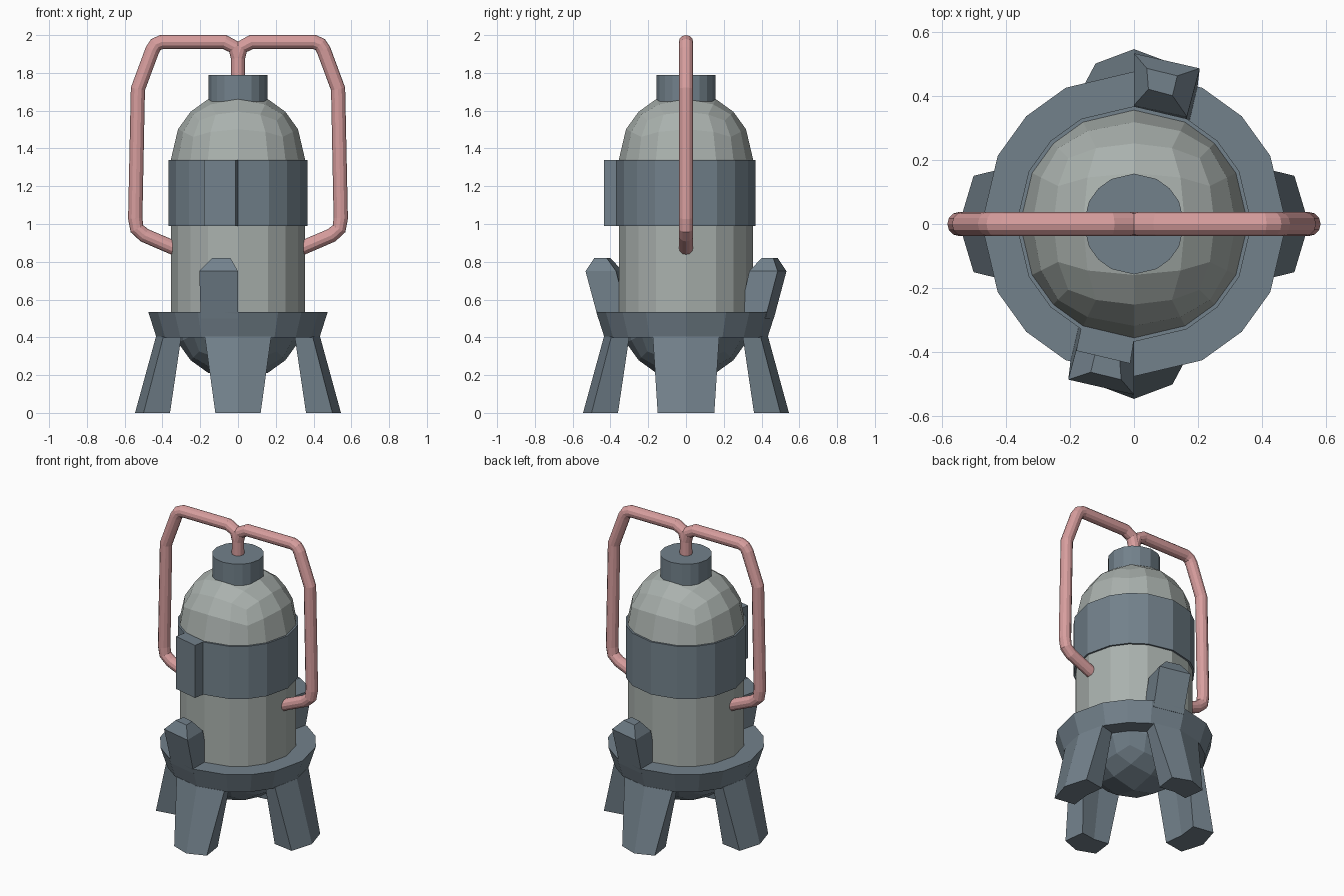
import bpy, bmesh, math
from mathutils import Vector

if "Cube" in bpy.data.objects:
    bpy.data.objects.remove(bpy.data.objects["Cube"])


def material(name, rgb):
    m = bpy.data.materials.new(name)
    m.diffuse_color = (*rgb, 1)
    m.use_nodes = True
    m.node_tree.nodes["Principled BSDF"].inputs["Base Color"].default_value = m.diffuse_color
    return m


SHELL = material("pale_shell", (0.40, 0.44, 0.42))
STEEL = material("dark_steel", (0.17, 0.22, 0.26))
PIPE = material("pink_pipe", (0.68, 0.34, 0.34))

# Sixteen column angles shared by every round part (cube-sphere spacing)
Q = [0, math.atan(0.5), math.pi / 4, math.atan(2)]
ANGLES = [q + k * math.pi / 2 for k in range(4) for q in Q]


def finish(name, bm, mat):
    bmesh.ops.recalc_face_normals(bm, faces=bm.faces)
    me = bpy.data.meshes.new(name)
    bm.to_mesh(me)
    bm.free()
    me.materials.append(mat)
    ob = bpy.data.objects.new(name, me)
    bpy.context.collection.objects.link(ob)
    return ob


def loft(name, loops, mat):
    """Join closed loops of points in order and cap both ends."""
    bm = bmesh.new()
    rows = [[bm.verts.new(p) for p in loop] for loop in loops]
    n = len(rows[0])
    for a, b in zip(rows, rows[1:]):
        for i in range(n):
            j = (i + 1) % n
            bm.faces.new((a[i], a[j], b[j], b[i]))
    bm.faces.new(rows[0])
    bm.faces.new(rows[-1])
    return finish(name, bm, mat)


def ring(r, z):
    return [(r * math.cos(a), r * math.sin(a), z) for a in ANGLES]


def half_sphere(name, r, centre, sign, end, mat):
    """Half of a cube-sphere whose open rim is extruded to height end."""
    bm = bmesh.new()
    bmesh.ops.create_cube(bm, size=2)
    bmesh.ops.subdivide_edges(bm, edges=bm.edges[:], cuts=3, use_grid_fill=True)
    bmesh.ops.delete(bm, geom=[v for v in bm.verts if v.co.z * sign < -0.01],
                     context='VERTS')
    for v in bm.verts:
        v.co = v.co.normalized() * r + Vector((0, 0, centre))
    rim = [e for e in bm.edges if e.is_boundary]
    out = bmesh.ops.extrude_edge_only(bm, edges=rim)["geom"]
    for v in out:
        if isinstance(v, bmesh.types.BMVert):
            v.co.z = end
    return finish(name, bm, mat)


# Tank, underside bowl, cap, strap and base collar
half_sphere("tank_body", 0.355, 1.343, 1, 0.53, SHELL)
half_sphere("bottom_bowl", 0.355, 0.53, -1, 0.535, STEEL)
loft("top_cap", [ring(0.157, 1.64), ring(0.157, 1.79)], STEEL)
loft("strap_band", [ring(0.35, 0.99), ring(0.367, 0.99), ring(0.367, 1.34),
                    ring(0.35, 1.34)], STEEL)
loft("base_collar", [ring(0.33, 0.40), ring(0.432, 0.40), ring(0.475, 0.535),
                     ring(0.34, 0.535)], STEEL)

# Buckle plate raised from one front face of the strap
plate = [(0, -0.36), (-0.012, -0.435), (-0.18, -0.395), (-0.164, -0.32)]
loft("strap_buckle", [[(x, y, z) for x, y in plate] for z in (0.99, 1.34)], STEEL)

# Four splayed legs with a ridged outer face
for k, side in enumerate(("right", "back", "left", "front")):
    foot = 0.15 if k % 2 == 0 else 0.12
    c, s = [(1, 0), (0, 1), (-1, 0), (0, -1)][k]

    def leg_loop(z, outer, edge, inner, w, wi):
        pts = [(outer, 0), (edge, w), (inner, wi), (inner + 0.015, 0),
               (inner, -wi), (edge, -w)]
        return [(r * c - t * s, r * s + t * c, z) for r, t in pts]

    loft(side + "_leg", [leg_loop(0, 0.545, 0.50, 0.36, foot, foot * 0.85),
                         leg_loop(0.405, 0.434, 0.395, 0.30, 0.176, 0.15)], STEEL)

# Two outward-leaning clamps on opposite sides of the collar
CLAMP = [(0.50, [(0, 0.31), (0, 0.465), (0.197, 0.42), (0.165, 0.28)]),
         (0.75, [(0, 0.37), (0, 0.532), (0.205, 0.485), (0.165, 0.335)]),
         (0.82, [(0.045, 0.42), (0.04, 0.485), (0.135, 0.462), (0.12, 0.40)])]
for name, d in (("back_clamp", 1), ("front_clamp", -1)):
    loft(name, [[(d * x, d * y, z) for x, y in pts] for z, pts in CLAMP], STEEL)

# Pipes from the cap, over the shoulders and back into the tank
PATH = [(0, 1.76), (0, 1.88), (0.017, 1.935), (0.07, 1.963), (0.405, 1.963),
        (0.435, 1.95), (0.453, 1.922), (0.53, 1.715), (0.544, 1.03),
        (0.535, 0.975), (0.495, 0.94), (0.32, 0.865)]
for name, d in (("right_pipe", 1), ("left_pipe", -1)):
    cu = bpy.data.curves.new(name, 'CURVE')
    cu.dimensions = '3D'
    cu.bevel_depth = 0.038
    cu.bevel_resolution = 4
    cu.use_fill_caps = True
    sp = cu.splines.new('POLY')
    sp.points.add(len(PATH) - 1)
    for p, (x, z) in zip(sp.points, PATH):
        p.co = (d * x, 0, z, 1)
    sp.use_smooth = False
    cu.materials.append(PIPE)
    bpy.context.collection.objects.link(bpy.data.objects.new(name, cu))
